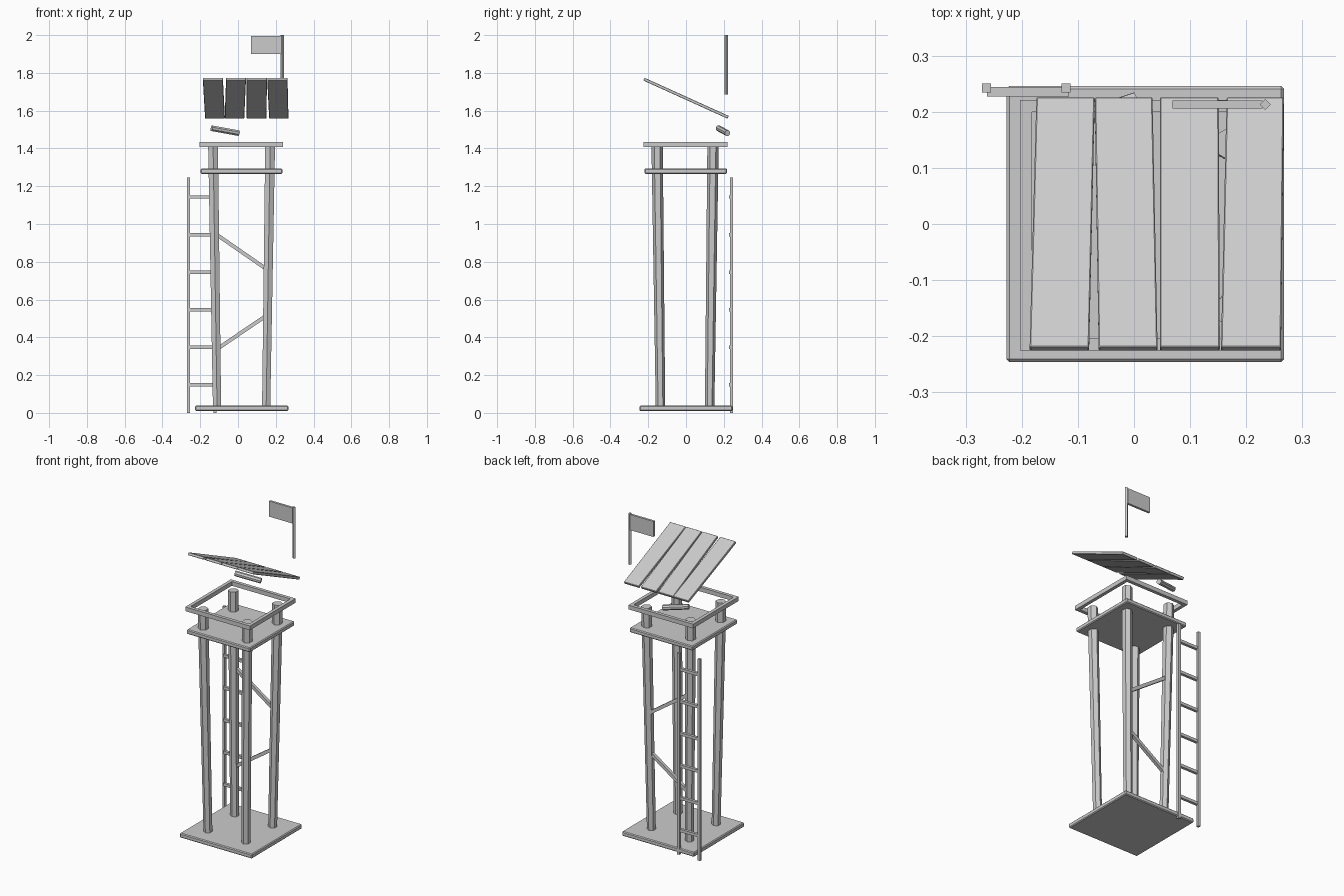
import bpy, bmesh, math
from mathutils import Vector

if "Cube" in bpy.data.objects:
    bpy.data.objects.remove(bpy.data.objects["Cube"])

mat = bpy.data.materials.new("plain grey")
mat.diffuse_color = (0.6, 0.6, 0.6, 1)
mat.use_nodes = True
mat.node_tree.nodes["Principled BSDF"].inputs["Base Color"].default_value = mat.diffuse_color


def finish(name, bm, bevel=0):
    bmesh.ops.recalc_face_normals(bm, faces=bm.faces)
    me = bpy.data.meshes.new(name)
    bm.to_mesh(me)
    bm.free()
    me.materials.append(mat)
    ob = bpy.data.objects.new(name, me)
    bpy.context.collection.objects.link(ob)
    if bevel:
        m = ob.modifiers.new("bevel", "BEVEL")
        m.width = bevel
        m.segments = 1
    return ob


def box(name, lo, hi, bevel=0):
    bm = bmesh.new()
    bmesh.ops.create_cube(bm, size=1)
    for v in bm.verts:
        v.co = [l + (c + 0.5) * (h - l) for c, l, h in zip(v.co, lo, hi)]
    return finish(name, bm, bevel)


def rod(name, a, b, r1, r2, sides, turn=0):
    """Prism from a to b; level rods keep their flat sides up."""
    a, b = Vector(a), Vector(b)
    d = (b - a).normalized()
    side = Vector((0, 1, 0)) if abs(d.y) < 0.7 else Vector((1, 0, 0))
    u = (side - d * side.dot(d)).normalized()
    w = d.cross(u)
    bm = bmesh.new()
    rings = []
    for p, r in ((a, r1), (b, r2)):
        ring = []
        for i in range(sides):
            t = turn + 2 * math.pi * i / sides
            ring.append(bm.verts.new(p + (u * math.cos(t) + w * math.sin(t)) * r))
        rings.append(ring)
        bm.faces.new(ring)
    for i in range(sides):
        j = (i + 1) % sides
        bm.faces.new((rings[0][i], rings[0][j], rings[1][j], rings[1][i]))
    return finish(name, bm)


# Base and lookout platform
box("base", (-0.227, -0.246, 0.01), (0.267, 0.246, 0.038), 0.005)
box("platform", (-0.198, -0.22, 1.266), (0.235, 0.218, 1.294), 0.005)

# Four splayed legs
CX, CY = 0.019, -0.005
for sx in (-1, 1):
    for sy in (-1, 1):
        rod("leg", (CX + sx * 0.13, CY + sy * 0.13, 0.03),
            (CX + sx * 0.151, CY + sy * 0.148, 1.415), 0.025, 0.03, 6)

# Railing frame around the platform
X0, X1, Y0, Y1, W = -0.203, 0.239, -0.225, 0.221, 0.021
Z0, Z1 = 1.408, 1.434
box("rail_front", (X0, Y0, Z0), (X1, Y0 + W, Z1))
box("rail_back", (X0, Y1 - W, Z0), (X1, Y1, Z1))
box("rail_left", (X0, Y0 + W, Z0), (X0 + W, Y1 - W, Z1))
box("rail_right", (X1 - W, Y0 + W, Z0), (X1, Y1 - W, Z1))

# Diagonal braces between the back legs
q = math.pi / 4
rod("upper_brace", (-0.115, 0.138, 0.945), (0.16, 0.138, 0.755), 0.014, 0.014, 4, q)
rod("lower_brace", (-0.115, 0.132, 0.335), (0.16, 0.132, 0.522), 0.014, 0.014, 4, q)

# Ladder at the back left corner
for x in (-0.263, -0.121):
    box("ladder_rail", (x - 0.008, 0.234, 0), (x + 0.008, 0.25, 1.245))
for i in range(6):
    z = 0.148 + i * 0.199
    box("ladder_rung", (-0.262, 0.227, z - 0.009), (-0.116, 0.244, z + 0.009))

# Sloping roof planks: left and right x at the front, then at the back
planks = [(-0.186, -0.08, -0.174, -0.07), (-0.063, 0.042, -0.07, 0.033),
          (0.046, 0.153, 0.046, 0.151), (0.155, 0.262, 0.165, 0.267)]
n = Vector((0, 0.43, 0.9)).normalized() * 0.008
for fl, fr, bl, br in planks:
    quad = [Vector(p) for p in ((fl, -0.223, 1.767), (fr, -0.223, 1.767),
                                (br, 0.223, 1.565), (bl, 0.223, 1.565))]
    bm = bmesh.new()
    lo = [bm.verts.new(p - n) for p in quad]
    hi = [bm.verts.new(p + n) for p in quad]
    bm.faces.new(lo)
    bm.faces.new(hi)
    for i in range(4):
        j = (i + 1) % 4
        bm.faces.new((lo[i], lo[j], hi[j], hi[i]))
    finish("roof_plank", bm, 0.002)

# Small spyglass tube under the roof
rod("spyglass", (-0.14, 0.172, 1.507), (0.004, 0.22, 1.481), 0.016, 0.016, 8, math.pi / 8)

# Flag and pole
rod("flag_pole", (0.234, 0.213, 1.685), (0.234, 0.213, 2.0), 0.01, 0.01, 4)
box("flag", (0.069, 0.206, 1.9), (0.229, 0.22, 1.996))
